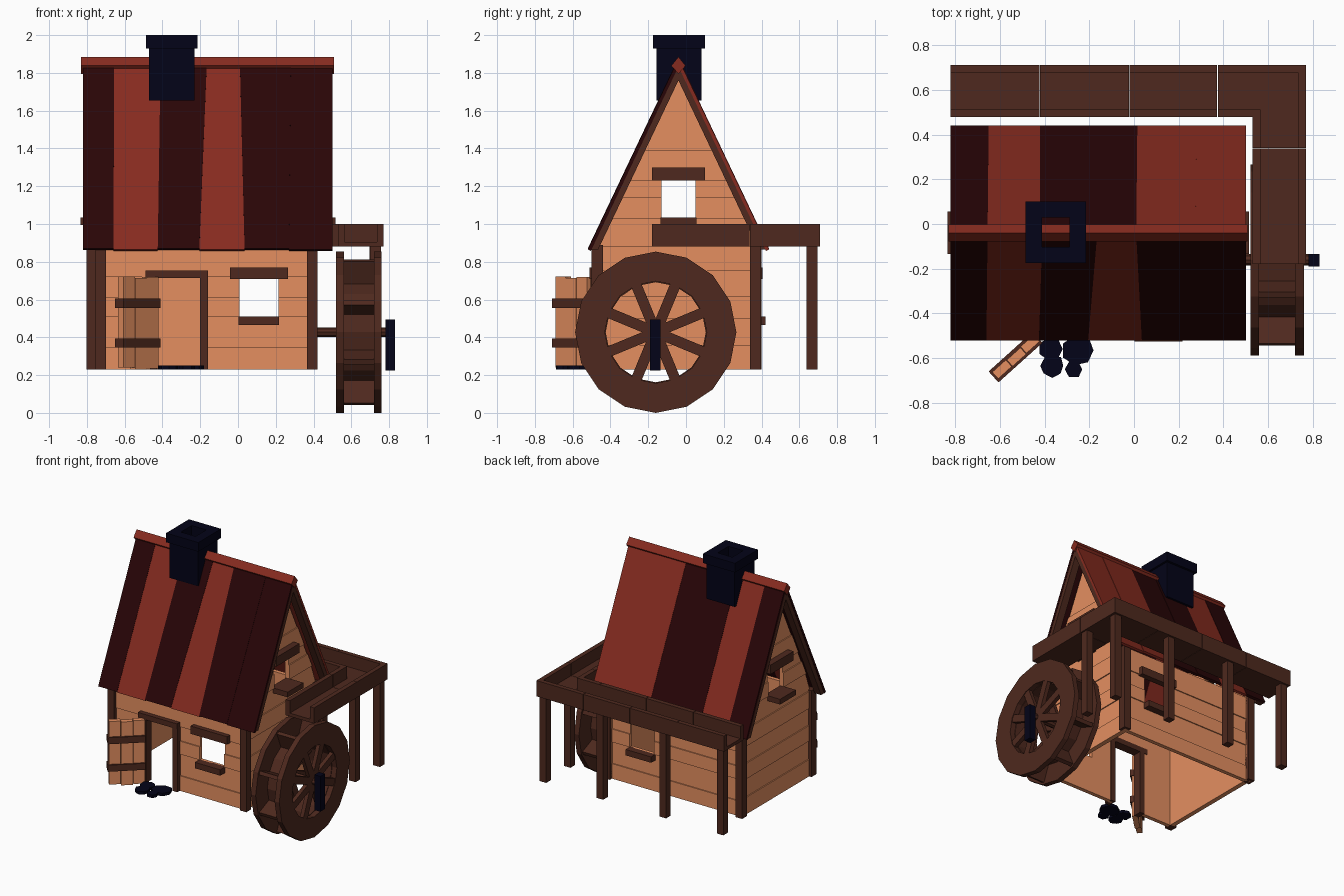
import bpy, bmesh, math, random
from mathutils import Vector, Matrix

if "Cube" in bpy.data.objects:
    bpy.data.objects.remove(bpy.data.objects["Cube"])

random.seed(4)

def material(name, r, g, b):
    m = bpy.data.materials.new(name)
    m.diffuse_color = (r, g, b, 1)
    m.use_nodes = True
    m.node_tree.nodes["Principled BSDF"].inputs["Base Color"].default_value = m.diffuse_color
    return m

WOOD = material("light wood", 0.78, 0.275, 0.118)
TRIM = material("dark brown wood", 0.077, 0.022, 0.013)
RED = material("red roof", 0.24, 0.024, 0.014)
MAROON = material("dark maroon roof", 0.022, 0.0015, 0.002)
STONE = material("navy stone", 0.001, 0.001, 0.009)

def make(name, bm, mat):
    bmesh.ops.recalc_face_normals(bm, faces=bm.faces)
    me = bpy.data.meshes.new(name)
    bm.to_mesh(me)
    bm.free()
    me.materials.append(mat)
    ob = bpy.data.objects.new(name, me)
    bpy.context.collection.objects.link(ob)
    return ob

def prism(bm, pts, vec):
    """Polygon extruded along a vector."""
    a = [bm.verts.new(p) for p in pts]
    b = [bm.verts.new(Vector(p) + Vector(vec)) for p in pts]
    bm.faces.new(a)
    bm.faces.new(b)
    for i in range(len(a)):
        j = (i + 1) % len(a)
        bm.faces.new((a[i], a[j], b[j], b[i]))

def box(bm, x0, x1, y0, y1, z0, z1):
    prism(bm, [(x0, y0, z0), (x1, y0, z0), (x1, y1, z0), (x0, y1, z0)], (0, 0, z1 - z0))

def boxes(name, mat, *dims):
    bm = bmesh.new()
    for d in dims:
        box(bm, *d)
    return make(name, bm, mat)

def ring(bm, r0, r1, x0, x1, cy, cz, n):
    """Square-section ring around an x axis."""
    prof = [(r0, x0), (r1, x0), (r1, x1), (r0, x1)]
    rows = []
    for i in range(n):
        a = 2 * math.pi * i / n
        rows.append([bm.verts.new((x, cy + r * math.cos(a), cz + r * math.sin(a))) for r, x in prof])
    for i in range(n):
        p, q = rows[i], rows[(i + 1) % n]
        for k in range(4):
            m = (k + 1) % 4
            bm.faces.new((p[k], p[m], q[m], q[k]))

RY, SL = -0.04, 2.104          # ridge y and roof slope
GAP = 0.003

# Front and back plank walls, split around door and window
rows = [0.23, 0.345, 0.51, 0.61, 0.72, 0.89]
for name, yo, s, door in (("front_wall", -0.475, 1, True), ("back_wall", 0.375, -1, False)):
    bm = bmesh.new()
    for i, (z0, z1) in enumerate(zip(rows, rows[1:])):
        cuts = [-0.715]
        if door and z1 < 0.73:
            cuts += [-0.43, -0.19]
        if 0.5 < z0 and z1 < 0.73:
            cuts += [0.008, 0.215]
        cuts.append(0.385)
        out = yo + s * 0.008 * (i % 2)
        for x0, x1 in zip(cuts[::2], cuts[1::2]):
            box(bm, x0, x1, min(out, yo + s * 0.03), max(out, yo + s * 0.03), z0, z1)
    make(name, bm, WOOD)

# Gable plank walls with an upper window
rows = [0.23, 0.36, 0.5, 0.62, 0.75, 0.88, 1.03, 1.14, 1.23, 1.39, 1.79]
for name, xo, s in (("right_gable_wall", 0.40, -1), ("left_gable_wall", -0.735, 1)):
    bm = bmesh.new()
    for i, (z0, z1) in enumerate(zip(rows, rows[1:])):
        h0, h1 = (min(0.42, (1.80 - z) / SL) for z in (z0, z1))
        spans = [(-h0, h0, h1, -h1)]
        if 1.02 < z0 and z1 < 1.24:
            spans = [(-h0, -0.09, -0.09, -h1), (0.09, h0, h1, 0.09)]
        out = xo + s * 0.008 * (i % 2)
        for a, b, c, d in spans:
            prism(bm, [(out, RY + a, z0), (out, RY + b, z0),
                       (out, RY + c, z1), (out, RY + d, z1)], (xo + s * 0.035 - out, 0, 0))
    make(name, bm, WOOD)

# Corner posts
boxes("corner_posts", TRIM,
      *[(x0, x0 + 0.055, y0, y0 + 0.06, 0.23, 0.89)
        for x0 in (-0.755, 0.365) for y0 in (-0.50, 0.34)])

# Window lintels and sills
for name, y0, y1, p in (("front", -0.51, -0.46, -0.015), ("back", 0.36, 0.405, 0.015)):
    boxes(name + "_window_trim", TRIM,
          (-0.043, 0.265, y0, y1, 0.71, 0.77),
          (0.002, 0.217, y0 + min(p, 0), y1 + max(p, 0), 0.465, 0.51))
for name, x0, x1 in (("right", 0.37, 0.515), ("left", -0.835, -0.705)):
    boxes(name + "_gable_window_trim", TRIM,
          (max(x0, -0.785), min(x1, 0.45), -0.18, 0.10, 1.23, 1.30),
          (x0, x1, -0.135, 0.055, 0.995, 1.035))

# Door frame
boxes("door_frame", TRIM, (-0.20, -0.16, -0.505, -0.44, 0.23, 0.74),
      (-0.465, -0.425, -0.505, -0.44, 0.23, 0.74), (-0.49, -0.16, -0.51, -0.44, 0.715, 0.755))

# Open door: planks plus two straps, swung around its hinge
swing = Matrix.Translation((-0.435, -0.51, 0)) @ Matrix.Rotation(math.radians(222), 4, 'Z')
door = boxes("door", WOOD, (0, 0.08, -0.02, 0.02, 0.235, 0.72),
             (0.083, 0.165, -0.017, 0.022, 0.23, 0.715), (0.168, 0.25, -0.02, 0.02, 0.24, 0.722))
straps = boxes("door_straps", TRIM, *[(-0.005, 0.26, -0.033, 0.033, z, z + 0.05) for z in (0.345, 0.555)])
for ob in (door, straps):
    ob.data.transform(swing)

# Roof planks: (bottom edges, top edges, colours) for each slope
slopes = {
    "front": (-1, [-0.82, -0.66, -0.425, -0.205, 0.035, 0.27, 0.50],
              [-0.82, -0.655, -0.41, -0.165, 0.01, 0.28, 0.50], "DRDRDD"),
    "back": (1, [-0.82, -0.65, -0.42, -0.21, 0.015, 0.28, 0.50],
             [-0.82, -0.655, -0.42, -0.21, 0.01, 0.275, 0.50], "DRDDRR")}
for name, (s, low, top, cols) in slopes.items():
    for key, mat in (("D", MAROON), ("R", RED)):
        bm = bmesh.new()
        for i, c in enumerate(cols):
            if c == key:
                drop = 0.005 * (i % 2)          # alternate planks sit slightly lower
                e = 0.48
                ze = 1.880 - SL * e - drop
                zt = 1.859 - drop
                prism(bm, [(low[i], RY + s * e, ze), (low[i + 1], RY + s * e, ze),
                           (top[i + 1], RY + s * 0.01, zt), (top[i], RY + s * 0.01, zt)],
                      Vector((0, -s * SL, -1)).normalized() * 0.018)
        make(f"{name}_roof_{'dark' if key == 'D' else 'red'}_planks", bm, mat)

# Ridge beam, diamond section
bm = bmesh.new()
prism(bm, [(-0.83, RY, 1.885), (-0.83, RY + 0.038, 1.838), (-0.83, RY, 1.795), (-0.83, RY - 0.038, 1.838)],
      (1.338, 0, 0))
make("ridge_beam", bm, RED)

# Bargeboards along the gable edges
bm = bmesh.new()
for x in (-0.818, 0.443):
    for s in (-1, 1):
        prism(bm, [(x, RY + s * d, z) for d, z in ((0, 1.85), (0.468, 0.865), (0.425, 0.865), (0, 1.76))],
              (0.055, 0, 0))
make("bargeboards", bm, TRIM)

# Hollow chimney: shaft and cap
def square_tube(bm, cx, cy, ox, oy, ix, iy, z0, z1):
    box(bm, cx - ox, cx + ox, cy - oy, cy - iy, z0, z1)
    box(bm, cx - ox, cx + ox, cy + iy, cy + oy, z0, z1)
    box(bm, cx - ox, cx - ix, cy - iy, cy + iy, z0, z1)
    box(bm, cx + ix, cx + ox, cy - iy, cy + iy, z0, z1)

bm = bmesh.new()
square_tube(bm, -0.35, -0.037, 0.12, 0.12, 0.062, 0.065, 1.655, 1.93)
square_tube(bm, -0.35, -0.037, 0.136, 0.138, 0.062, 0.065, 1.93, 2.0)
make("chimney", bm, STONE)

# Stepping stones by the door
bm = bmesh.new()
for cx, cy, r, n in ((-0.37, -0.56, 0.055, 7), (-0.365, -0.635, 0.052, 8),
                     (-0.25, -0.565, 0.07, 7), (-0.27, -0.65, 0.042, 6)):
    prism(bm, [(cx + r * random.uniform(.88, 1.1) * math.cos(2 * math.pi * k / n),
                cy + r * random.uniform(.88, 1.1) * math.sin(2 * math.pi * k / n), 0.23)
               for k in range(n)], (0, 0, 0.022))
make("stepping_stones", bm, STONE)

# Water wheel: rims, drum, paddles, spokes
WY, WZ = -0.16, 0.427
bm = bmesh.new()
for x0 in (0.52, 0.72):
    ring(bm, 0.27, 0.427, x0, x0 + 0.04, WY, WZ, 16)
ring(bm, 0.265, 0.285, 0.56, 0.72, WY, WZ, 16)
for k in range(8):
    a = math.radians(22.5 + 45 * k)
    u, v = Vector((0, math.cos(a), math.sin(a))), Vector((0, -math.sin(a), math.cos(a)))
    c = Vector((0, WY, WZ))
    for x0, x1, r0, r1, w in ((0.555, 0.725, 0.275, 0.41, 0.014),
                              (0.525, 0.555, 0.02, 0.28, 0.028), (0.725, 0.755, 0.02, 0.28, 0.028)):
        X = Vector((x0, 0, 0))
        prism(bm, [c + X + u * r0 - v * w, c + X + u * r1 - v * w,
                   c + X + u * r1 + v * w, c + X + u * r0 + v * w], (x1 - x0, 0, 0))
make("water_wheel", bm, TRIM)

# Axle and end bar
bm = bmesh.new()
prism(bm, [(0.38, WY + 0.025 * math.cos(k * math.pi / 4), WZ + 0.025 * math.sin(k * math.pi / 4))
           for k in range(8)], (0.41, 0, 0))
make("axle", bm, TRIM)
boxes("axle_end_bar", STONE, (0.78, 0.83, -0.19, -0.135, 0.225, 0.495))

# L-shaped water trough: segmented floor and side walls
bm = bmesh.new()
Z0, ZF, Z1, T = 0.88, 0.905, 1.0, 0.035
xs = [-0.82, -0.42, -0.02, 0.375, 0.77]
for i, (a, b) in enumerate(zip(xs, xs[1:])):
    b -= GAP if i < 3 else 0
    box(bm, a, b, 0.478, 0.71, Z0, ZF)
    box(bm, a, b, 0.71 - T, 0.71, ZF, Z1)
    box(bm, a, min(b, 0.53 + T), 0.478, 0.478 + T, ZF, Z1)
for a, b in ((-0.18, 0.34 - GAP), (0.34, 0.478)):
    box(bm, 0.53, 0.77, a, b, Z0, ZF)
    box(bm, 0.53, 0.53 + T, a, b, ZF, Z1)
    box(bm, 0.77 - T, 0.77, a, b, ZF, Z1)
box(bm, 0.77 - T, 0.77, 0.478, 0.71 - T, ZF, Z1)
make("water_trough", bm, TRIM)

# Trough support posts
boxes("trough_posts", TRIM,
      *[(x - 0.028, x + 0.028, y - 0.028, y + 0.028, 0.23, 0.88)
        for x, y in ((0.725, 0.667), (0.243, 0.667), (-0.29, 0.667), (-0.775, 0.667), (0.73, 0.367))])
